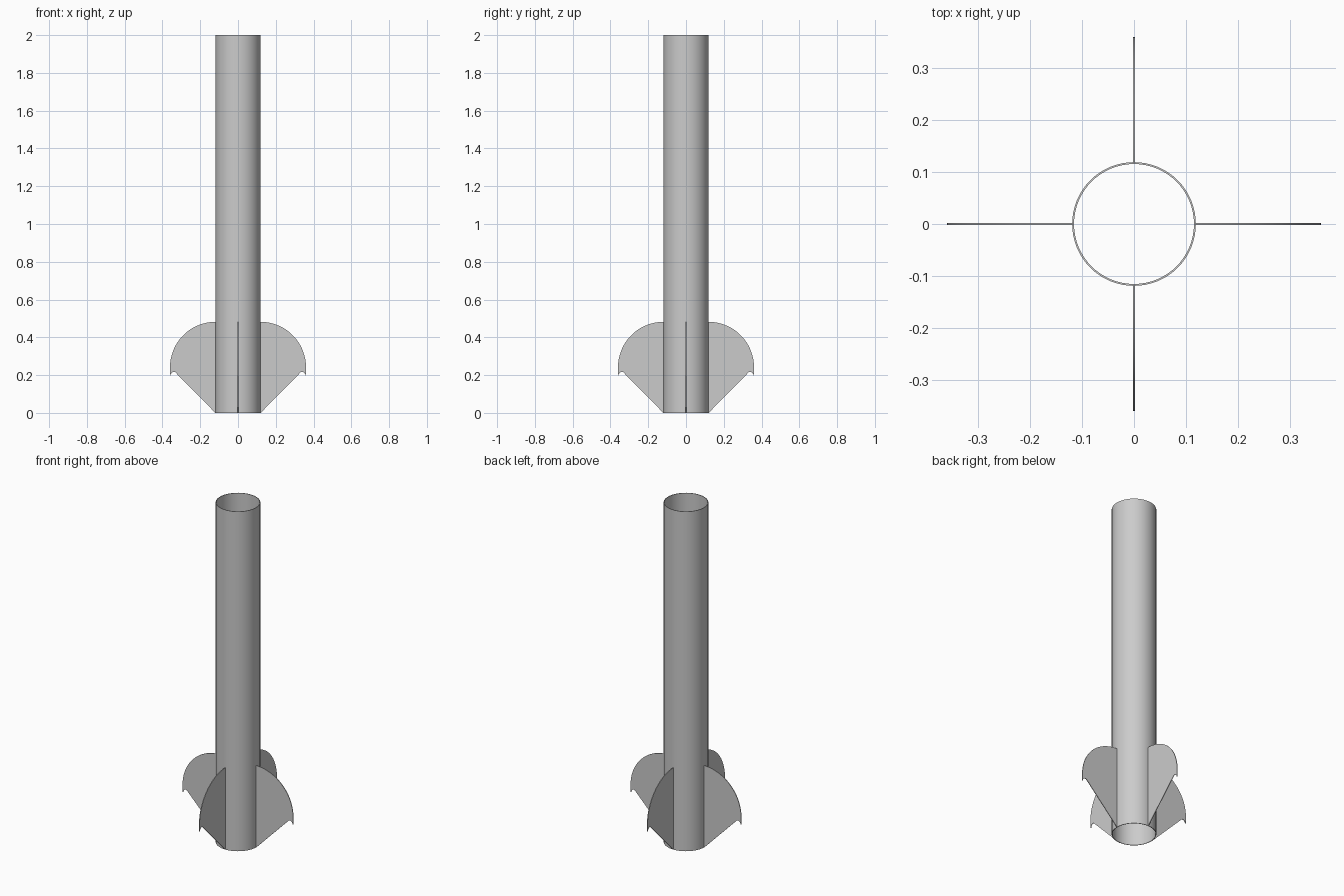
import bpy, bmesh
from math import sin, cos, pi, radians

if "Cube" in bpy.data.objects:
    bpy.data.objects.remove(bpy.data.objects["Cube"])

R_OUT, R_IN, HEIGHT = 0.119, 0.1155, 2.0
FIN_T = 0.004


def make_object(name, bm):
    bmesh.ops.recalc_face_normals(bm, faces=bm.faces)
    me = bpy.data.meshes.new(name)
    bm.to_mesh(me)
    bm.free()
    ob = bpy.data.objects.new(name, me)
    bpy.context.collection.objects.link(ob)
    bpy.context.view_layer.objects.active = ob
    ob.select_set(True)
    bpy.ops.object.shade_smooth_by_angle(angle=radians(30))
    ob.select_set(False)
    return ob


def arc(cx, cz, r, a0, a1, n):
    angles = [radians(a0 + (a1 - a0) * i / n) for i in range(n + 1)]
    return [(cx + r * cos(a), cz + r * sin(a)) for a in angles]


# Open thin-walled body tube
bm = bmesh.new()
n = 64
rings = []
for r, z in ((R_OUT, 0), (R_OUT, HEIGHT), (R_IN, HEIGHT), (R_IN, 0)):
    rings.append([bm.verts.new((r * cos(2 * pi * i / n), r * sin(2 * pi * i / n), z))
                  for i in range(n)])
for k in range(4):
    a, b = rings[k], rings[(k + 1) % 4]
    for i in range(n):
        j = (i + 1) % n
        bm.faces.new((a[i], a[j], b[j], b[i]))
make_object("body_tube", bm)

# Fin outline: swept lower edge, hooked tip notch, rounded upper edge
outline = [(0.117, 0.0), (0.12, 0.0)]
outline += arc(0.339, 0.199, 0.018, 110, 0, 10)
outline += [(0.359, 0.199)]
outline += arc(0.119, 0.241, 0.241, 0, 90, 32)
outline += [(0.117, 0.482)]

# Four fins around the tube
for q, side in enumerate(("right", "back", "left", "front")):
    bm = bmesh.new()
    face = bm.faces.new([bm.verts.new((x, -FIN_T / 2, z)) for x, z in outline])
    ext = bmesh.ops.extrude_face_region(bm, geom=[face], use_keep_orig=True)
    bmesh.ops.translate(bm, vec=(0, FIN_T, 0),
                        verts=[v for v in ext["geom"] if isinstance(v, bmesh.types.BMVert)])
    for v in bm.verts:
        x, y = v.co.x, v.co.y
        c, s = ((1, 0), (0, 1), (-1, 0), (0, -1))[q]
        v.co.x, v.co.y = c * x - s * y, s * x + c * y
    make_object("fin_" + side, bm)
